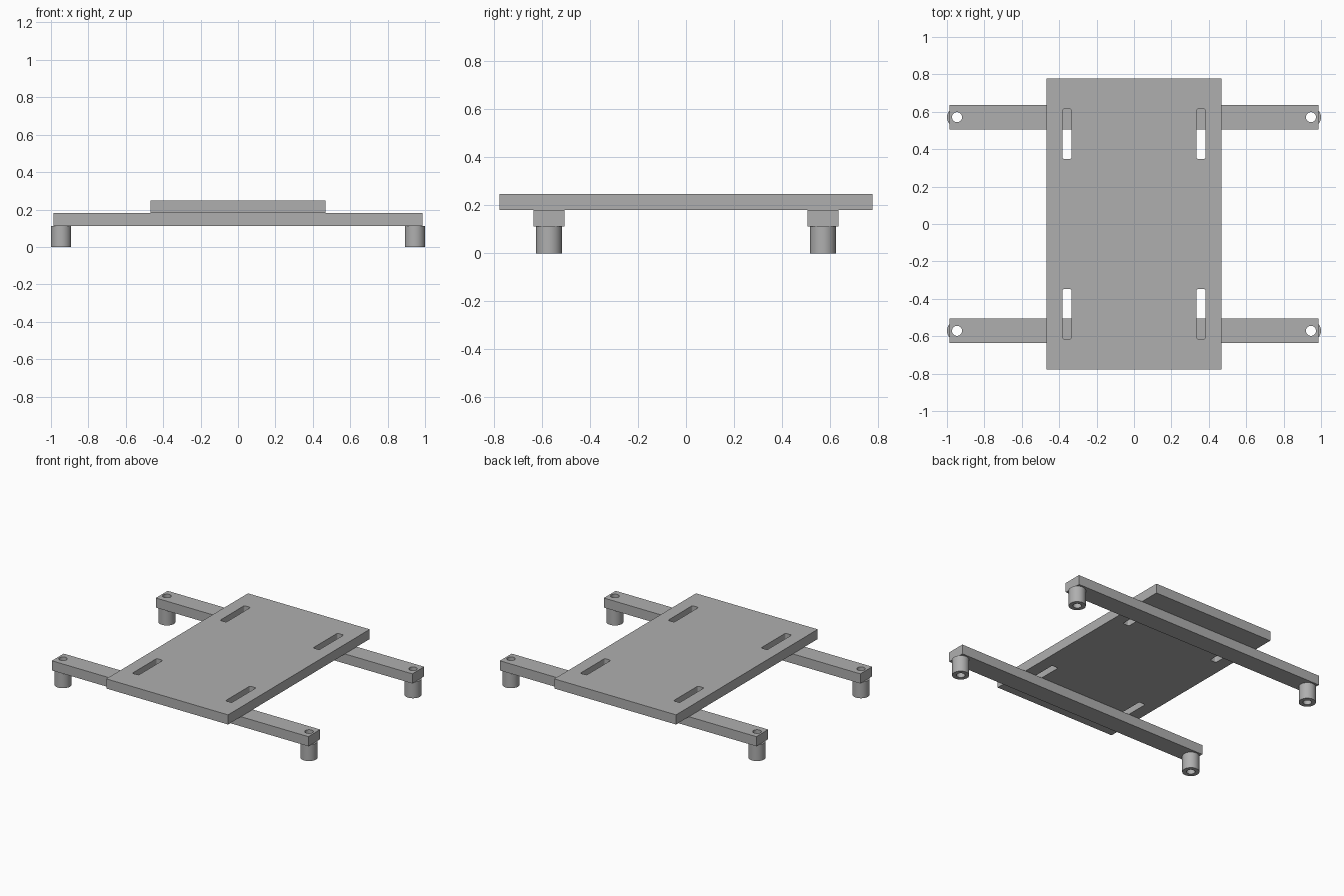
import bpy
import bmesh
from math import cos, sin, pi, radians

cube = bpy.data.objects.get("Cube")
if cube:
    bpy.data.objects.remove(cube, do_unlink=True)

GREY = 0.43
grey = bpy.data.materials.new("plain grey")
grey.use_nodes = True
grey.diffuse_color = (GREY, GREY, GREY, 1)
grey.node_tree.nodes["Principled BSDF"].inputs["Base Color"].default_value = (GREY, GREY, GREY, 1)


def circle(x, y, r, n=48):
    return [(x + r * cos(2 * pi * i / n), y + r * sin(2 * pi * i / n)) for i in range(n)]


def rect(x, y, w, d):
    return [(x + sx * w / 2, y + sy * d / 2) for sx, sy in ((-1, -1), (1, -1), (1, 1), (-1, 1))]


def round_rect(x, y, w, d, r, n=5):
    pts = []
    for k, (sx, sy) in enumerate(((1, 1), (-1, 1), (-1, -1), (1, -1))):
        for i in range(n + 1):
            a = (k + i / n) * pi / 2
            pts.append((x + sx * (w / 2 - r) + r * cos(a), y + sy * (d / 2 - r) + r * sin(a)))
    return pts


def slab(name, loops, z0, z1):
    """Extrude an outline (first loop) with holes (other loops) from z0 to z1."""
    curve = bpy.data.curves.new(name, "CURVE")
    curve.dimensions = "2D"
    curve.fill_mode = "BOTH"
    curve.extrude = (z1 - z0) / 2
    for loop in loops:
        spline = curve.splines.new("POLY")
        spline.points.add(len(loop) - 1)
        for point, (x, y) in zip(spline.points, loop):
            point.co = (x, y, 0, 1)
        spline.use_cyclic_u = True
    obj = bpy.data.objects.new(name, curve)
    bpy.context.collection.objects.link(obj)
    bpy.ops.object.select_all(action="DESELECT")
    obj.select_set(True)
    bpy.context.view_layer.objects.active = obj
    bpy.ops.object.convert(target="MESH")
    obj = bpy.context.view_layer.objects.active

    # Weld the caps to the walls and lift to height
    bm = bmesh.new()
    bm.from_mesh(obj.data)
    bmesh.ops.remove_doubles(bm, verts=bm.verts, dist=0.0001)
    bmesh.ops.translate(bm, verts=bm.verts, vec=(0, 0, (z0 + z1) / 2))
    bmesh.ops.recalc_face_normals(bm, faces=bm.faces)
    bm.to_mesh(obj.data)
    bm.free()
    obj.data.materials.clear()
    obj.data.materials.append(grey)
    bpy.ops.object.shade_smooth_by_angle(angle=radians(30))
    return obj


LEG_X, BEAM_Y = 0.946, 0.571
LEG_TOP, BEAM_TOP, PLATE_TOP = 0.113, 0.18, 0.247
HOLE = 0.027

# Top plate with four adjustment slots
slots = [round_rect(sx * 0.358, sy * 0.481, 0.048, 0.268, 0.01)
         for sx in (-1, 1) for sy in (-1, 1)]
slab("top_plate", [rect(0, 0, 0.936, 1.556)] + slots, BEAM_TOP, PLATE_TOP)

# Cross beams, each on two hollow legs
for side, y in (("front", -BEAM_Y), ("back", BEAM_Y)):
    holes = [circle(sx * LEG_X, y, HOLE) for sx in (-1, 1)]
    slab(side + "_beam", [rect(0, y, 1.972, 0.13)] + holes, LEG_TOP, BEAM_TOP)
    for hand, x in (("right", -LEG_X), ("left", LEG_X)):
        slab(f"{side}_{hand}_leg", [circle(x, y, 0.054), circle(x, y, HOLE)], 0, LEG_TOP)
